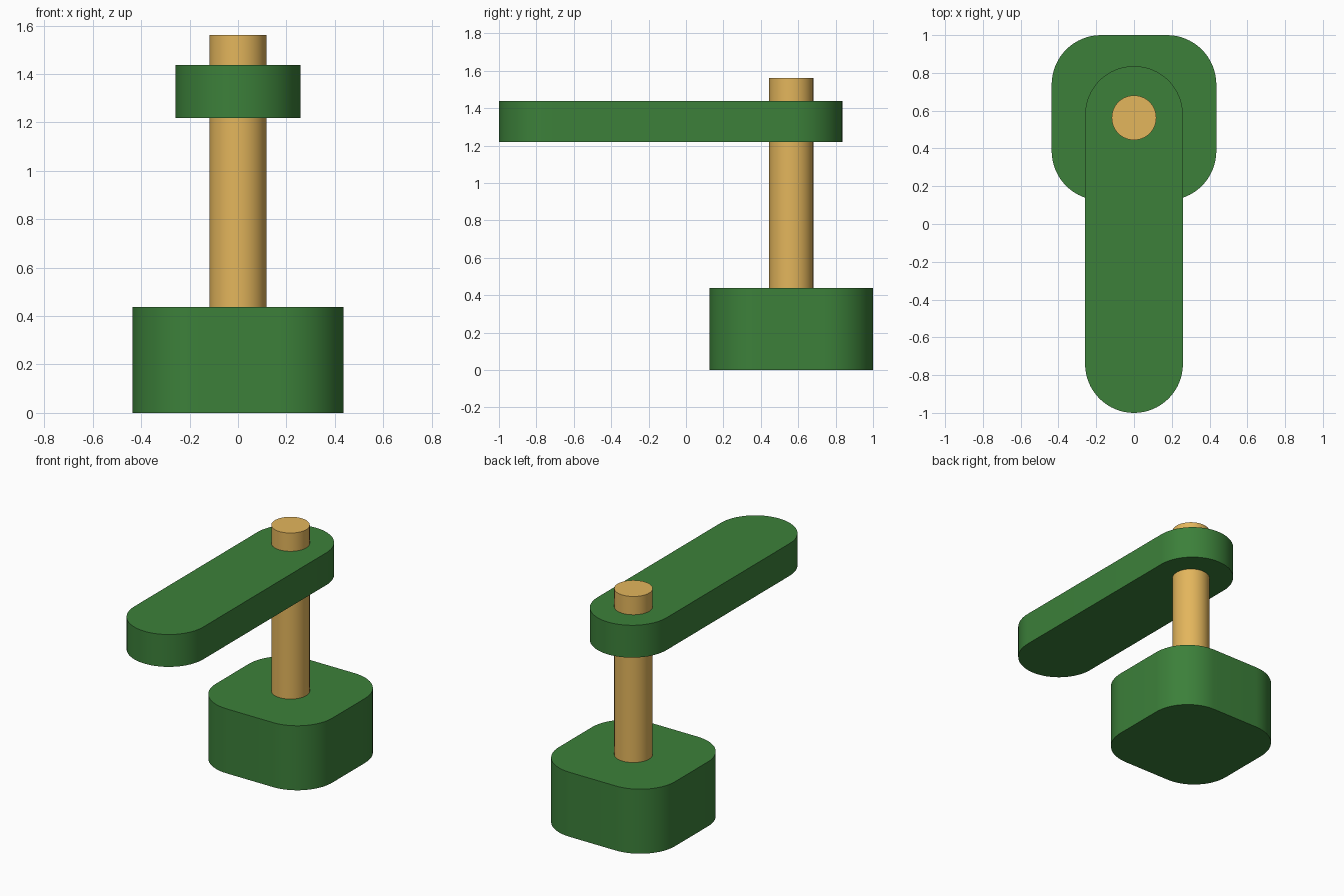
import bpy, bmesh, math

if "Cube" in bpy.data.objects:
    bpy.data.objects.remove(bpy.data.objects["Cube"])


def material(name, rgb):
    m = bpy.data.materials.new(name)
    m.diffuse_color = (*rgb, 1)
    m.use_nodes = True
    m.node_tree.nodes["Principled BSDF"].inputs["Base Color"].default_value = m.diffuse_color
    return m


green = material("green", (0.045, 0.216, 0.042))
gold = material("gold", (0.77, 0.465, 0.107))


def rounded_block(name, hx, y0, y1, z0, z1, r, mat, seg=16):
    """Extrude a rectangle with rounded corners from z0 to z1."""
    pts = []
    corners = [(hx - r, y1 - r), (r - hx, y1 - r), (r - hx, y0 + r), (hx - r, y0 + r)]
    for q, (cx, cy) in enumerate(corners):
        for i in range(seg + 1):
            a = math.pi / 2 * (q + i / seg)
            pts.append((cx + r * math.cos(a), cy + r * math.sin(a), z0))
    bm = bmesh.new()
    face = bm.faces.new([bm.verts.new(p) for p in pts])
    ext = bmesh.ops.extrude_face_region(bm, geom=[face], use_keep_orig=True)
    for v in ext["geom"]:
        if isinstance(v, bmesh.types.BMVert):
            v.co.z = z1
    bmesh.ops.remove_doubles(bm, verts=bm.verts, dist=1e-4)
    bmesh.ops.recalc_face_normals(bm, faces=bm.faces)
    me = bpy.data.meshes.new(name)
    bm.to_mesh(me)
    bm.free()
    ob = bpy.data.objects.new(name, me)
    bpy.context.collection.objects.link(ob)
    me.materials.append(mat)
    bpy.ops.object.select_all(action='DESELECT')
    ob.select_set(True)
    bpy.context.view_layer.objects.active = ob
    bpy.ops.object.shade_smooth_by_angle(angle=math.radians(30))
    return ob


POST_Y = 0.5625

# Base block, round post, and long round-ended arm
rounded_block("base", 0.436, 0.125, 1.0, 0.0, 0.437, 0.262, green)
rounded_block("post", 0.118, POST_Y - 0.118, POST_Y + 0.118, 0.43, 1.562, 0.118, gold)
rounded_block("arm", 0.259, -1.0, 0.836, 1.219, 1.438, 0.259, green)
